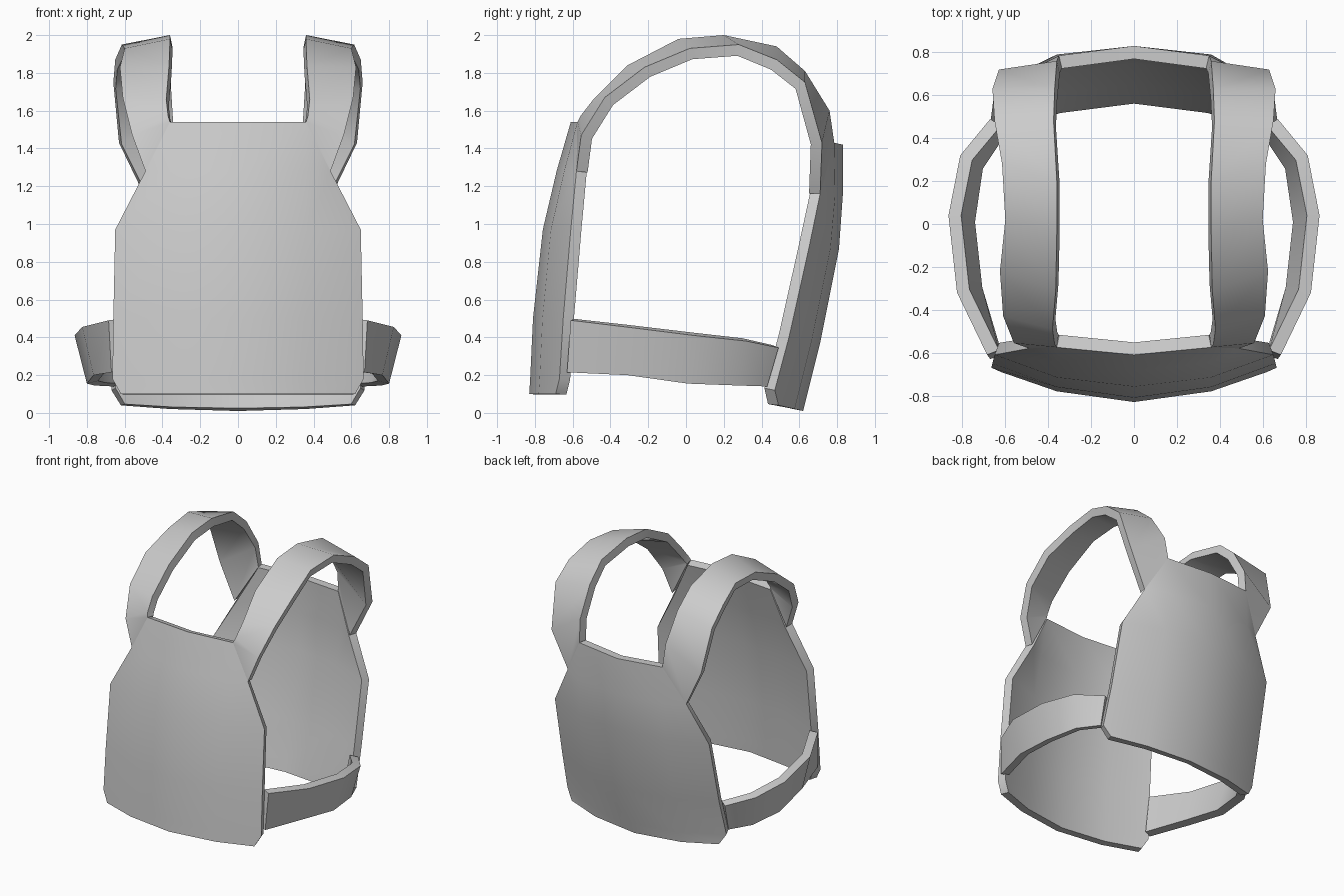
import bpy, bmesh
from mathutils import Vector

if "Cube" in bpy.data.objects:
    bpy.data.objects.remove(bpy.data.objects["Cube"])

THICK = 0.06
CENTRE = Vector((0, 0, 0.9))


def sheet(name, rows):
    """Skin a grid of points, thicken it inward and shade it by angle."""
    bm = bmesh.new()
    grid = [[bm.verts.new(p) for p in row] for row in rows]
    for a, b in zip(grid, grid[1:]):
        for i in range(len(a) - 1):
            bm.faces.new((a[i], a[i + 1], b[i + 1], b[i]))
    bmesh.ops.remove_doubles(bm, verts=bm.verts[:], dist=0.001)
    bm.normal_update()
    if sum((f.calc_center_median() - CENTRE).dot(f.normal) * f.calc_area() for f in bm.faces) < 0:
        bmesh.ops.reverse_faces(bm, faces=bm.faces[:])
    mesh = bpy.data.meshes.new(name)
    bm.to_mesh(mesh)
    bm.free()
    ob = bpy.data.objects.new(name, mesh)
    bpy.context.collection.objects.link(ob)
    mod = ob.modifiers.new("thickness", 'SOLIDIFY')
    mod.thickness = THICK
    mod.offset = -1
    mod.use_even_offset = True
    bpy.ops.object.select_all(action='DESELECT')
    ob.select_set(True)
    bpy.context.view_layer.objects.active = ob
    bpy.ops.object.modifier_apply(modifier=mod.name)
    bpy.ops.object.shade_smooth_by_angle(angle=0.6)
    return ob


def panel(name, rows):
    """Bowed panel; rows hold centre z, edge z, y at centre/middle/edge, half width."""
    pts = []
    for zc, ze, yc, ym, ye, w in rows:
        m = min(0.36, w)
        zm = ze if m == w else zc + (ze - zc) * 0.35
        pts.append([(-w, ye, ze), (-m, ym, zm), (0, yc, zc), (m, ym, zm), (w, ye, ze)])
    sheet(name, pts)


def band_pair(name, a, b):
    """Matching left and right bands between two edge paths."""
    for side, s in (("right", 1), ("left", -1)):
        sheet(f"{name}_{side}", [[(s * p[0], p[1], p[2]), (s * q[0], q[1], q[2])]
                                 for p, q in zip(a, b)])


# Chest panel
panel("front_panel", [
    (0.10, 0.10, -0.83, -0.78, -0.69, 0.62),
    (0.18, 0.18, -0.825, -0.775, -0.67, 0.665),
    (0.50, 0.50, -0.81, -0.76, -0.65, 0.66),
    (0.97, 0.97, -0.758, -0.715, -0.61, 0.65),
    (1.28, 1.28, -0.685, -0.645, -0.58, 0.49),
    (1.54, 1.54, -0.61, -0.575, -0.575, 0.36)])

# Back panel, leaning forward at the bottom
panel("back_panel", [
    (0.01, 0.04, 0.62, 0.575, 0.49, 0.62),
    (0.09, 0.12, 0.64, 0.595, 0.47, 0.67),
    (0.37, 0.40, 0.71, 0.665, 0.545, 0.66),
    (0.87, 0.87, 0.81, 0.765, 0.65, 0.65),
    (1.15, 1.16, 0.83, 0.79, 0.71, 0.50),
    (1.42, 1.43, 0.83, 0.785, 0.785, 0.35)])

# Shoulder straps: neck-side edge and arm-side edge
band_pair("shoulder_strap", [
    (0.36, -0.575, 1.54), (0.37, -0.56, 1.57), (0.38, -0.49, 1.66), (0.365, -0.31, 1.84),
    (0.36, -0.04, 1.98), (0.36, 0.20, 2.0), (0.375, 0.48, 1.94), (0.37, 0.63, 1.81),
    (0.36, 0.76, 1.60), (0.35, 0.785, 1.43)], [
    (0.49, -0.58, 1.28), (0.56, -0.555, 1.47), (0.61, -0.43, 1.67), (0.625, -0.22, 1.83),
    (0.60, 0.02, 1.93), (0.615, 0.28, 1.95), (0.65, 0.48, 1.87), (0.66, 0.63, 1.75),
    (0.63, 0.72, 1.43), (0.50, 0.71, 1.16)])

# Waist belts: top edge and bottom edge
band_pair("waist_belt", [
    (0.685, -0.61, 0.49), (0.825, -0.32, 0.455), (0.865, 0.04, 0.41),
    (0.81, 0.32, 0.38), (0.67, 0.49, 0.345)], [
    (0.67, -0.63, 0.215), (0.765, -0.31, 0.20), (0.80, 0.01, 0.155),
    (0.76, 0.28, 0.145), (0.66, 0.43, 0.14)])
